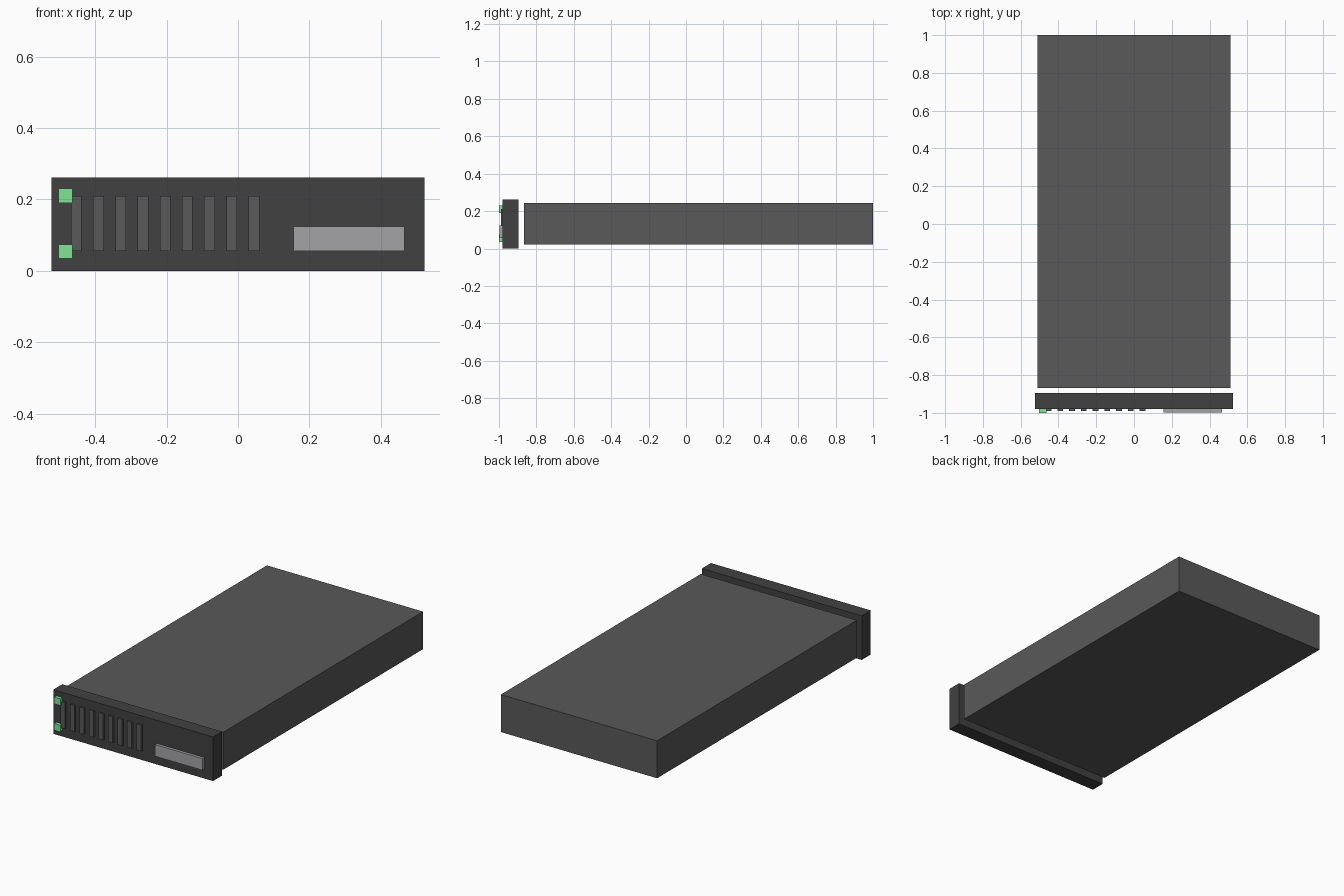
import bpy
import bmesh
from mathutils import Vector

if "Cube" in bpy.data.objects:
    bpy.data.objects.remove(bpy.data.objects["Cube"])


def material(name, r, g, b):
    mat = bpy.data.materials.new(name)
    mat.diffuse_color = (r, g, b, 1)
    mat.use_nodes = True
    mat.node_tree.nodes["Principled BSDF"].inputs["Base Color"].default_value = mat.diffuse_color
    return mat


def box(name, x, y, z, mat):
    """Box spanning the given (min, max) ranges."""
    lo, hi = Vector((x[0], y[0], z[0])), Vector((x[1], y[1], z[1]))
    bm = bmesh.new()
    bmesh.ops.create_cube(bm, size=1.0)
    bmesh.ops.scale(bm, vec=hi - lo, verts=bm.verts)
    mesh = bpy.data.meshes.new(name)
    bm.to_mesh(mesh)
    bm.free()
    mesh.materials.append(mat)
    obj = bpy.data.objects.new(name, mesh)
    obj.location = (lo + hi) / 2
    bpy.context.collection.objects.link(obj)
    return obj


charcoal = material("charcoal", 0.1, 0.1, 0.102)
black = material("near_black", 0.053, 0.053, 0.055)
silver = material("silver", 0.37, 0.37, 0.39)
green = material("green_light", 0.22, 0.78, 0.3)

FACE = -0.98  # front plane of the bezel

# Main chassis and the separate front bezel
box("chassis", (-0.511, 0.511), (-0.867, 1.0), (0.021, 0.243), charcoal)
box("front_bezel", (-0.523, 0.523), (FACE, -0.896), (0.0, 0.261), black)

# Row of raised vent bars
for i in range(9):
    cx = -0.453 + i * 0.0622
    box(f"vent_bar_{i + 1}", (cx - 0.015, cx + 0.015), (-0.99, FACE), (0.055, 0.21), charcoal)

# Drive panel on the right
box("drive_panel", (0.155, 0.467), (-0.997, FACE), (0.055, 0.124), silver)

# Status lights on the left
for name, z in (("lower", 0.034), ("upper", 0.19)):
    box(f"{name}_status_light", (-0.503, -0.463), (-1.0, FACE), (z, z + 0.04), green)
